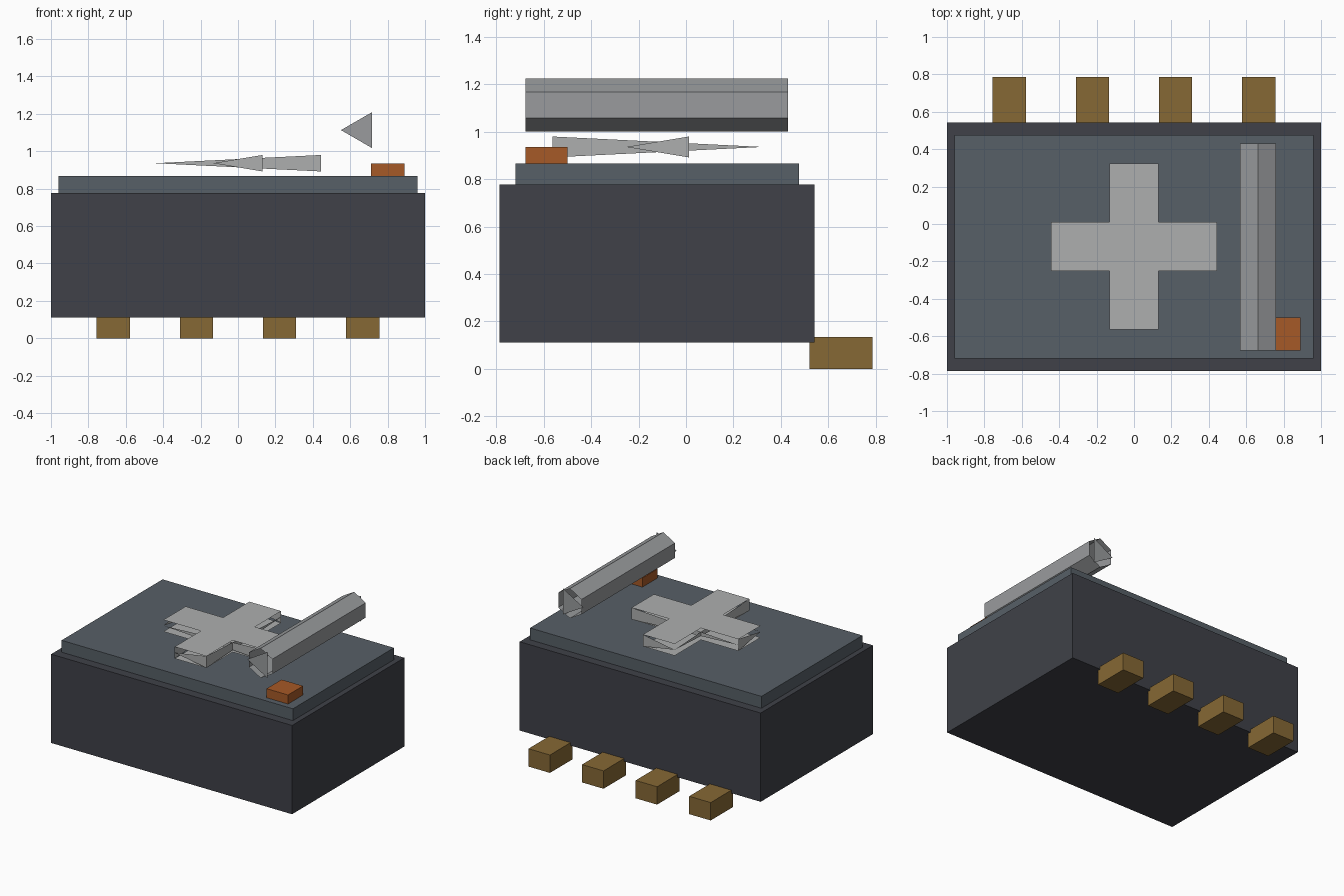
import bpy
import math

if "Cube" in bpy.data.objects:
    bpy.data.objects.remove(bpy.data.objects["Cube"])


def material(name, rgb):
    m = bpy.data.materials.new(name)
    m.diffuse_color = (*rgb, 1)
    m.use_nodes = True
    m.node_tree.nodes["Principled BSDF"].inputs["Base Color"].default_value = m.diffuse_color
    return m


DARK = material("dark_casing", (0.05, 0.053, 0.065))
SLATE = material("slate_lid", (0.095, 0.115, 0.135))
BRASS = material("brass", (0.24, 0.14, 0.035))
ORANGE = material("orange", (0.38, 0.1, 0.02))
PALE = material("pale_grey", (0.42, 0.43, 0.43))
STEEL = material("steel", (0.32, 0.33, 0.34))


def mesh(name, verts, faces, mat):
    me = bpy.data.meshes.new(name)
    me.from_pydata(verts, [], faces)
    me.materials.append(mat)
    ob = bpy.data.objects.new(name, me)
    bpy.context.collection.objects.link(ob)
    return ob


def box(name, x, y, z, mat):
    bpy.ops.mesh.primitive_cube_add(size=1, location=[sum(r) / 2 for r in (x, y, z)])
    ob = bpy.context.object
    ob.name = name
    ob.scale = [r[1] - r[0] for r in (x, y, z)]
    bpy.ops.object.transform_apply(location=False, rotation=False, scale=True)
    ob.data.materials.append(mat)
    return ob


# Casing, raised lid and small button
box("casing", (-1, 1), (-0.787, 0.543), (0.112, 0.778), DARK)
box("lid", (-0.96, 0.96), (-0.72, 0.477), (0.778, 0.867), SLATE)
box("button", (0.711, 0.889), (-0.677, -0.499), (0.867, 0.935), ORANGE)

# Row of terminals along the back
for i in range(4):
    cx = -0.667 + i * 0.4447
    box(f"terminal_{i + 1}", (cx - 0.089, cx + 0.089), (0.521, 0.787), (0, 0.134), BRASS)


# Cross bar: flat top and bottom plates joined by tapered triangular end walls
def cross_bar(name, angle):
    a, b, h = 0.443, 0.132, 0.044
    verts, faces = [], []

    def face(*pts):
        faces.append(range(len(verts), len(verts) + len(pts)))
        verts.extend(pts)

    face((-a, -b, h), (a, -b, h), (a, b, h), (-a, b, h))
    face((-a, b, -h), (a, b, -h), (a, -b, -h), (-a, -b, -h))
    for s in (-1, 1):
        face((-a, s * b, 0), (a, s * b, s * h), (a, s * b, -s * h)[:3])
        face((s * a, -b, 0), (s * a, b, -s * h), (s * a, b, s * h))
    ob = mesh(name, verts, faces, PALE)
    ob.location = (0, -0.12, 0.936)
    ob.rotation_euler.z = angle


cross_bar("cross_bar_wide", 0)
cross_bar("cross_bar_long", -math.pi / 2)


# Handle: open six-sided tube with a triangular plate across each end
def ring(n, start, y, r=0.1115, cx=0.662, cz=1.113):
    angles = [math.radians(start) + i * math.tau / n for i in range(n)]
    return [(cx + r * math.cos(t), y, cz + r * math.sin(t)) for t in angles]


Y0, Y1 = -0.677, 0.431
verts = ring(6, 30, Y0) + ring(6, 30, Y1) + ring(3, 60, Y0) + ring(3, 60, Y1)
faces = [(i, i + 6, (i + 1) % 6 + 6, (i + 1) % 6) for i in range(6)]
faces += [(12, 14, 13), (15, 16, 17)]
faces[-2] = (12, 13, 14)
faces[-1] = (17, 16, 15)
mesh("handle", verts, faces, STEEL)
